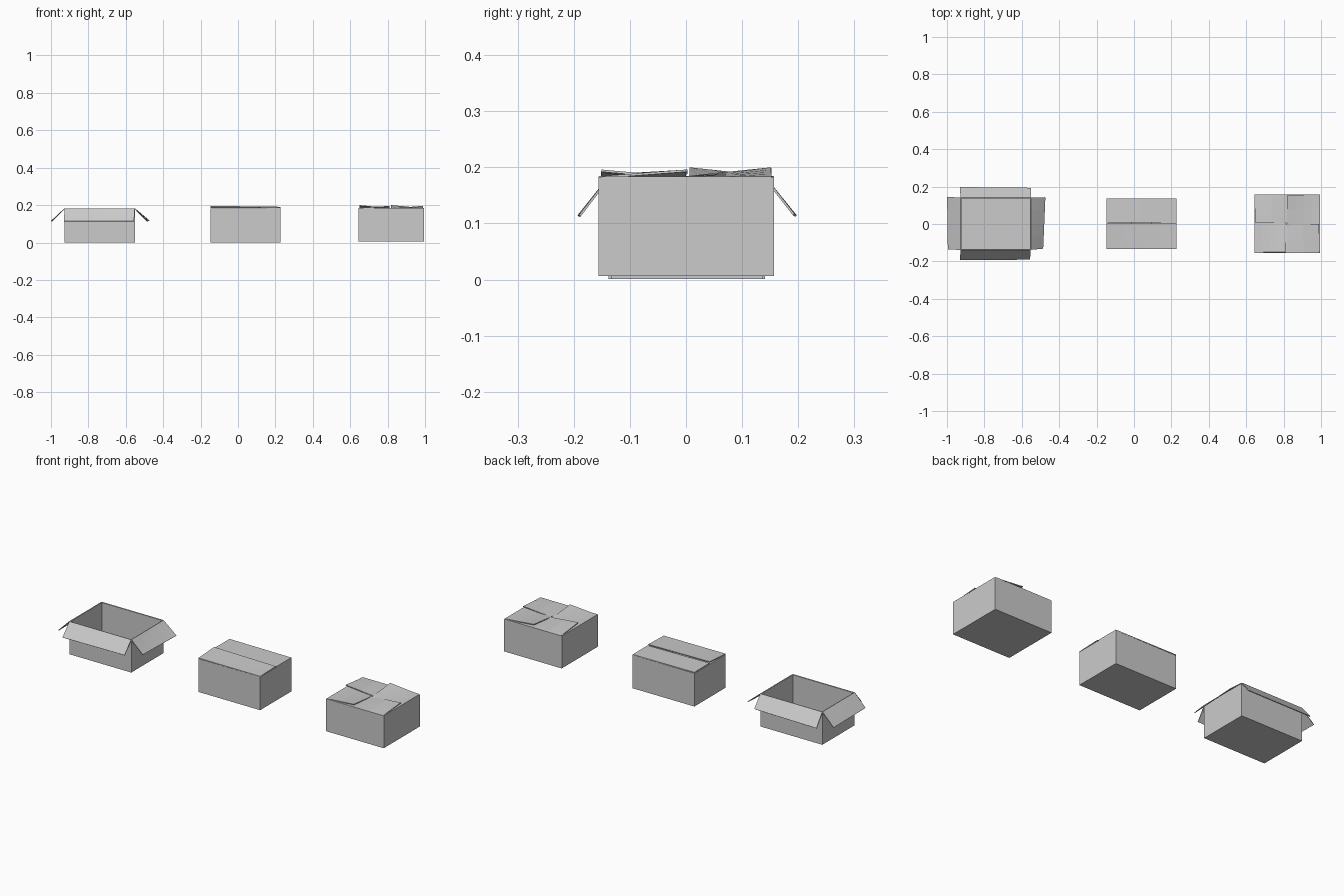
import bpy, bmesh
from mathutils import Vector

if "Cube" in bpy.data.objects:
    bpy.data.objects.remove(bpy.data.objects["Cube"])

T = 0.004   # cardboard thickness


def sheet(name, verts, faces, offset):
    me = bpy.data.meshes.new(name)
    me.from_pydata([tuple(v) for v in verts], [], faces)
    ob = bpy.data.objects.new(name, me)
    bpy.context.collection.objects.link(ob)
    m = ob.modifiers.new("card", 'SOLIDIFY')
    m.thickness = T
    m.offset = offset
    m.use_even_offset = True
    return ob


def flap(name, a, b, c, d, n=4):
    """Bent panel: hinge a-b, free edge d-c."""
    a, b, c, d = map(Vector, (a, b, c, d))
    v = []
    for j in range(n + 1):
        l, r = a.lerp(d, j / n), b.lerp(c, j / n)
        v += [l.lerp(r, i / n) for i in range(n + 1)]
    f = [(j*(n+1)+i, j*(n+1)+i+1, (j+1)*(n+1)+i+1, (j+1)*(n+1)+i)
         for j in range(n) for i in range(n)]
    return sheet(name, v, f, 0)


def carton(name, x0, x1, y0, y1, z0, z1):
    """Four walls plus folded bottom flaps."""
    ring = [(x0, y0), (x1, y0), (x1, y1), (x0, y1)]
    v = [(x, y, z) for z in (z0, z1) for x, y in ring]
    sheet(name + "_walls", v, [(i, (i+1) % 4, 4+(i+1) % 4, 4+i) for i in range(4)], -1)
    ym = (y0 + y1) / 2
    zb = z0 + T / 2
    for s, e in (("front", y0), ("back", y1)):
        flap(f"{name}_bottom_{s}_flap", (x0, e, zb), (x1, e, zb), (x1, ym, zb), (x0, ym, zb), 1)
    h = ym - y0
    for s, e, k in (("left", x0 + T, 1), ("right", x1 - T, -1)):
        z = zb + T
        flap(f"{name}_bottom_{s}_flap", (e, y0+T, z), (e, y1-T, z),
             (e + k*h, y1-T, z), (e + k*h, y0+T, z), 1)


# Open carton with its flaps hanging outwards
x0, x1, y0, y1, z = -0.927, -0.552, -0.138, 0.141, 0.181
carton("open_box", x0, x1, y0, y1, 0.001, z)
flap("open_box_front_flap", (x0, y0, z), (x1, y0, z), (x1-.004, -.189, .114), (x0-.004, -.192, .113))
flap("open_box_back_flap", (x0, y1, z), (x1, y1, z), (x1+.002, .192, .116), (x0-.004, .196, .113))
flap("open_box_left_flap", (x0, y0, z), (x0, y1, z), (-.998, .145, .115), (-.994, -.137, .115))
flap("open_box_right_flap", (x1, y0, z), (x1, y1, z), (-.475, .143, .117), (-.487, -.132, .113))

# Closed carton, long flaps meeting in the middle
x0, x1, y0, y1, z = -0.147, 0.228, -0.133, 0.137, 0.183
carton("closed_box", x0, x1, y0, y1, 0.001, z)
flap("closed_box_front_flap", (x0, y0, z+.003), (x1, y0, z+.002), (x1, .002, .189), (x0, .003, .194))
flap("closed_box_back_flap", (x0, y1, z+.004), (x1, y1, z+.002), (x1, .007, .185), (x0, .007, .188))
for s, e, k in (("left", x0+T, 1), ("right", x1-T, -1)):
    flap(f"closed_box_{s}_inner_flap", (e, y0+T, .180), (e, y1-T, .180),
         (e+k*.133, y1-T, .176), (e+k*.133, y0+T, .176))

# Carton with four interlocked flaps: each is high at one end, tucked at the other
x0, x1, y0, y1, z = 0.645, 0.995, -0.156, 0.157, 0.182
carton("tucked_box", x0, x1, y0, y1, 0.006, z)
cx, cy, hi, lo = 0.818, 0.006, 0.198, 0.167
i = 0.005
flap("tucked_box_right_flap", (x1, y0+i, z), (x1, y1-i, z), (cx, y1-i, hi), (cx, y0+i, lo))
flap("tucked_box_back_flap", (x1-i, y1, z), (x0+i, y1, z), (x0+i, cy, hi), (x1-i, cy, lo))
flap("tucked_box_left_flap", (x0, y1-i, z), (x0, y0+i, z), (cx-.008, y0+i, hi-.004), (cx-.008, y1-i, lo))
flap("tucked_box_front_flap", (x0+i, y0, z), (x1-i, y0, z), (x1-i, cy-.006, hi-.004), (x0+i, cy-.006, lo))
